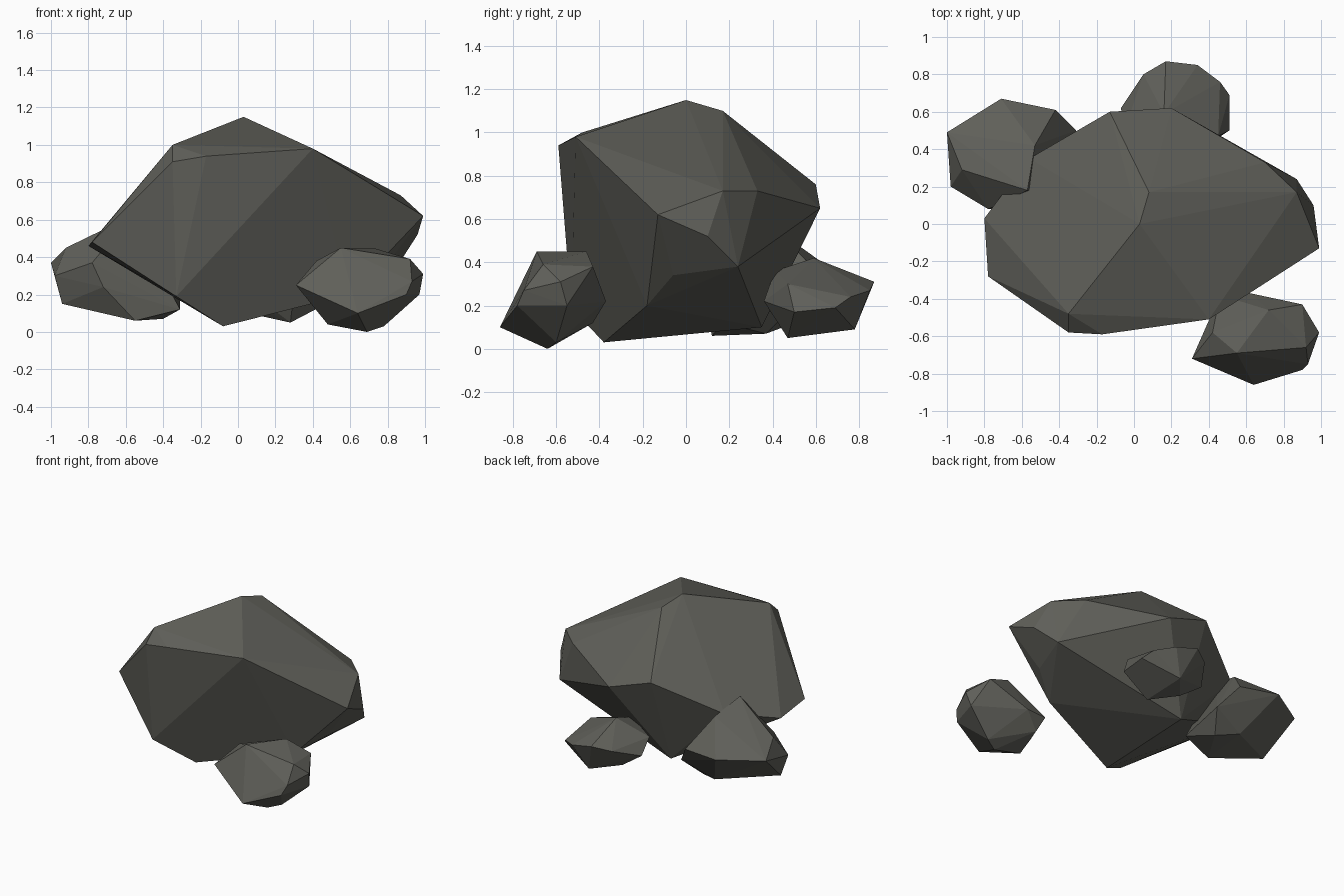
import bpy
import bmesh

# Remove the default cube only
default_cube = bpy.data.objects.get("Cube")
if default_cube:
    bpy.data.objects.remove(default_cube, do_unlink=True)

# One matte stone colour for all rocks
stone = bpy.data.materials.new("dark_grey_stone")
stone.use_nodes = True
stone_colour = (0.115, 0.115, 0.1, 1)
stone.diffuse_color = stone_colour
shader = stone.node_tree.nodes["Principled BSDF"]
shader.inputs["Base Color"].default_value = stone_colour
shader.inputs["Roughness"].default_value = 0.9


def chiselled_rock(name, crown, girdle, foot):
    """Wrap a faceted convex stone around the corners of its three bands."""
    mesh_builder = bmesh.new()
    for band in (crown, girdle, foot):
        for corner in band:
            mesh_builder.verts.new(corner)
    bmesh.ops.convex_hull(mesh_builder, input=mesh_builder.verts[:])

    # Drop corners that fell inside the stone
    loose = [vert for vert in mesh_builder.verts if not vert.link_faces]
    bmesh.ops.delete(mesh_builder, geom=loose, context="VERTS")

    # Merge facets that are almost level with each other
    bmesh.ops.dissolve_limit(
        mesh_builder,
        angle_limit=0.03,
        verts=mesh_builder.verts[:],
        edges=mesh_builder.edges[:],
    )
    bmesh.ops.recalc_face_normals(mesh_builder, faces=mesh_builder.faces[:])
    for face in mesh_builder.faces:
        face.smooth = False

    mesh = bpy.data.meshes.new(name + "_mesh")
    mesh_builder.to_mesh(mesh)
    mesh_builder.free()
    mesh.materials.append(stone)
    rock = bpy.data.objects.new(name, mesh)
    bpy.context.scene.collection.objects.link(rock)
    return rock


# Large leaning boulder in the middle
chiselled_rock(
    "main_boulder",
    crown=[
        (.03, 0, 1.15), (.08, .17, 1.1), (-.35, -.48, 1),
        (-.35, -.58, .91), (-.17, -.59, .94), (.4, -.51, .98),
    ],
    girdle=[
        (-.13, .6, .76), (.2, .62, .65), (.7, .33, .73),
        (.87, .17, .73), (.96, .1, .52), (.99, -.13, .62),
        (.87, .24, .38), (-.78, -.28, .48), (-.8, .03, .46),
        (-.56, .35, .55),
    ],
    foot=[
        (-.33, -.53, .19), (-.08, -.38, .03), (.59, -.18, .2),
        (.78, -.06, .34), (-.12, .35, .1),
    ],
)

# Small rock at the front, on the model's left
chiselled_rock(
    "front_small_rock",
    crown=[
        (.55, -.69, .45), (.72, -.46, .45), (.92, -.66, .39),
        (.42, -.58, .38), (.9, -.43, .38),
    ],
    girdle=[
        (.31, -.72, .25), (.46, -.38, .22), (.62, -.37, .22),
        (.99, -.58, .31), (.93, -.75, .27), (.9, -.78, .2),
        (.97, -.55, .2),
    ],
    foot=[
        (.64, -.86, .1), (.69, -.64, 0), (.48, -.62, .04),
        (.78, -.6, .03), (.5, -.43, .12),
    ],
)

# Medium rock tucked against the model's right side
chiselled_rock(
    "side_medium_rock",
    crown=[(-.57, .18, .62), (-.53, .42, .55), (-.92, .29, .45)],
    girdle=[
        (-1, .49, .37), (-.71, .67, .37), (-.42, .61, .35),
        (-.98, .2, .3), (-.78, .08, .37), (-.72, .08, .24),
        (-.52, .16, .28), (-.31, .5, .2),
    ],
    foot=[
        (-.94, .23, .15), (-.55, .12, .06), (-.4, .37, .07),
        (-.31, .17, .12), (-.55, .45, .1),
    ],
)

# Small rock behind the boulder
chiselled_rock(
    "back_small_rock",
    crown=[(.16, .59, .42), (.15, .41, .36), (.17, .87, .31)],
    girdle=[
        (-.07, .62, .21), (-.05, .5, .3), (.05, .8, .28),
        (.34, .85, .27), (.46, .76, .24), (.51, .69, .19),
        (.51, .5, .17), (.45, .47, .3), (.3, .36, .22),
    ],
    foot=[(.28, .47, .05), (.25, .78, .09), (.1, .6, .09)],
)
